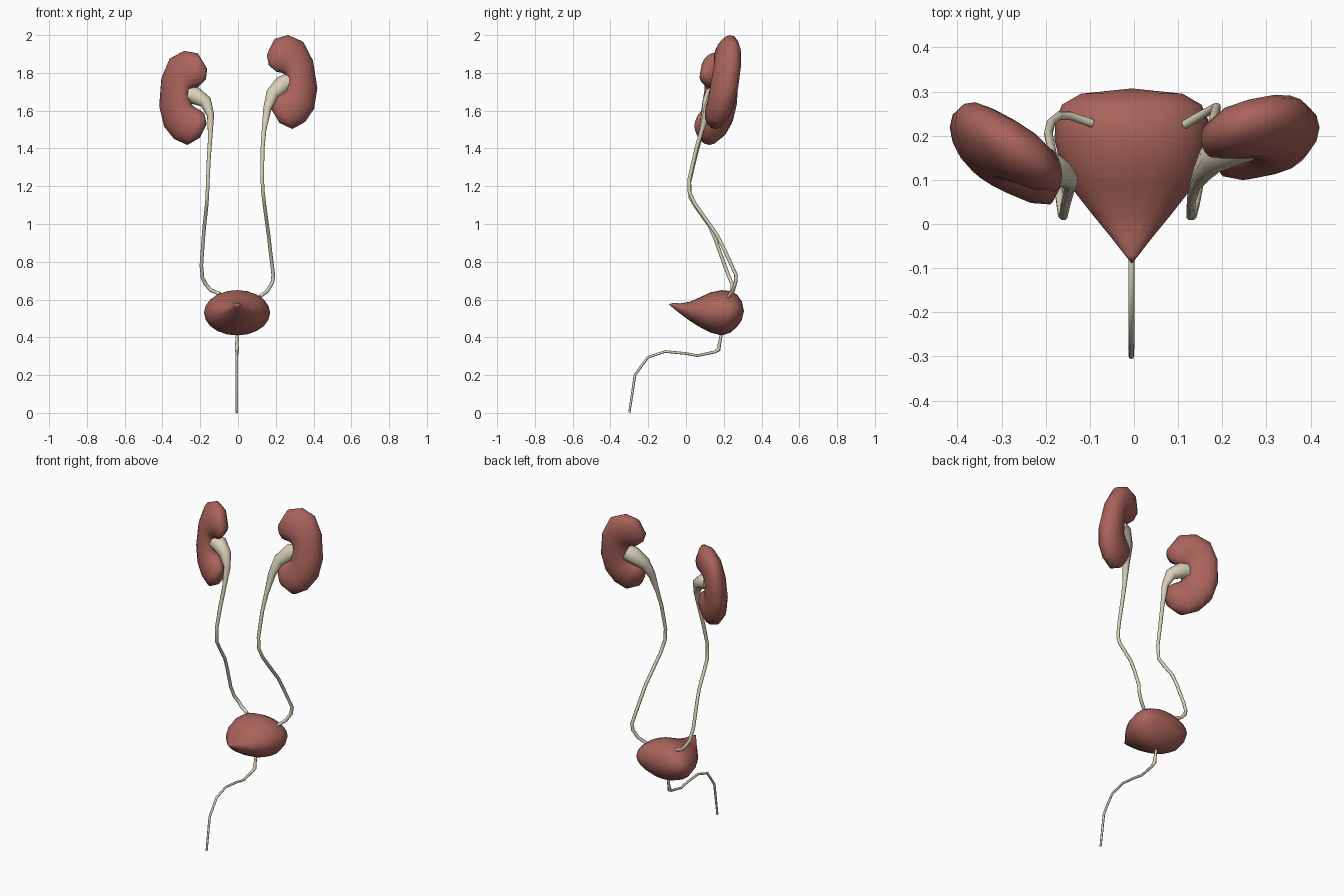
import bpy, bmesh, math
from mathutils import Vector


def material(name, color):
    m = bpy.data.materials.new(name)
    m.diffuse_color = (*color, 1)
    return m


RED = material("organ_red", (0.40, 0.125, 0.105))
CREAM = material("duct_cream", (0.68, 0.63, 0.48))


def loft(name, rings, mat, angle=60):
    """Skin a list of rings; a ring with one point is a pole, open ends get capped."""
    bm = bmesh.new()
    vr = [[bm.verts.new(p) for p in r] for r in rings]
    for a, b in zip(vr, vr[1:]):
        n = max(len(a), len(b))
        for i in range(n):
            j = (i + 1) % n
            if len(a) == 1:
                bm.faces.new((a[0], b[j], b[i]))
            elif len(b) == 1:
                bm.faces.new((a[i], a[j], b[0]))
            else:
                bm.faces.new((a[i], a[j], b[j], b[i]))
    for r in (vr[0], vr[-1]):
        if len(r) > 1:
            bm.faces.new(r)
    bmesh.ops.recalc_face_normals(bm, faces=bm.faces)
    me = bpy.data.meshes.new(name)
    bm.to_mesh(me)
    bm.free()
    me.materials.append(mat)
    ob = bpy.data.objects.new(name, me)
    bpy.context.collection.objects.link(ob)
    bpy.context.view_layer.objects.active = ob
    for o in bpy.context.selected_objects:
        o.select_set(False)
    ob.select_set(True)
    bpy.ops.object.shade_smooth_by_angle(angle=math.radians(angle))
    return ob


def ellipse(c, u, v, n):
    return [c + u * math.cos(t) + v * math.sin(t)
            for t in (2 * math.pi * i / n for i in range(n))]


def tube(name, pts, sides=8):
    """Tapered duct through (x, y, z, radius) points."""
    P = [Vector(p[:3]) for p in pts]
    u, rings = Vector((0, 1, 0)), []
    for i, p in enumerate(P):
        t = Vector()
        if i > 0:
            t += (p - P[i - 1]).normalized()
        if i < len(P) - 1:
            t += (P[i + 1] - p).normalized()
        t.normalize()
        u = (u - t * u.dot(t)).normalized()
        r = pts[i][3]
        rings.append(ellipse(p, u * r, t.cross(u) * r, sides))
    return loft(name, rings, CREAM)


# Kidney sections: outer x, z, inner x, z, half depth
KIDNEY = [
    (.152, 1.895, .205, 1.805, .042), (.193, 1.98, .235, 1.80, .058),
    (.265, 2.00, .25, 1.79, .064), (.345, 1.965, .255, 1.78, .068),
    (.397, 1.865, .258, 1.765, .072), (.42, 1.72, .25, 1.74, .074),
    (.403, 1.61, .25, 1.715, .072), (.355, 1.54, .235, 1.70, .068),
    (.288, 1.503, .205, 1.68, .062), (.22, 1.535, .185, 1.66, .046)]


def kidney(name, side, y0, dz, turn, lean, slant, depth):
    def place(p):
        x, z = p.x - .29, p.z - 1.755
        x, z = x + turn * z, z - turn * x
        return Vector((side * (x + .29), y0 + p.y * depth + lean * z + slant * x,
                       z + 1.755 + dz))
    rings = [[Vector((.163, 0, 1.84))]]
    for ox, oz, ix, iz, d in KIDNEY:
        o, i = Vector((ox, 0, oz)), Vector((ix, 0, iz))
        rings.append(ellipse((o + i) / 2, (o - i) / 2, Vector((0, d, 0)), 16))
    rings.append([Vector((.178, 0, 1.605))])
    return loft(name, [[place(p) for p in r] for r in rings], RED, 80)


kidney("kidney_high", 1, .198, 0, 0, .17, .2, 1)
kidney("kidney_low", -1, .16, -.085, .08, .1, .5, 1.1)

# Ureters, widening into a funnel at the kidney
tube("ureter_high", [
    (.27, .195, 1.75, .048), (.235, .185, 1.735, .05), (.18, .15, 1.685, .036),
    (.155, .115, 1.61, .023), (.138, .085, 1.5, .013), (.13, .055, 1.4, .011),
    (.128, .018, 1.24, .01), (.132, .018, 1.17, .01), (.139, .045, 1.11, .01),
    (.155, .13, .99, .01), (.162, .165, .94, .01), (.172, .21, .85, .01),
    (.187, .265, .73, .01), (.182, .262, .69, .01), (.155, .248, .645, .01),
    (.115, .225, .615, .01)])
tube("ureter_low", [
    (-.26, .148, 1.685, .046), (-.225, .142, 1.68, .047), (-.17, .118, 1.645, .034),
    (-.145, .10, 1.575, .02), (-.147, .075, 1.46, .012), (-.155, .045, 1.34, .011),
    (-.16, .018, 1.22, .01), (-.163, .022, 1.14, .01), (-.168, .06, 1.08, .01),
    (-.178, .125, .99, .01), (-.184, .155, .92, .01), (-.194, .205, .78, .01),
    (-.188, .23, .715, .01), (-.17, .245, .68, .01), (-.145, .245, .65, .01),
    (-.095, .228, .63, .01)])

# Bladder: teardrop running front to back (y, top z, bottom z, half width)
BLADDER = [(-.07, .582, .557, .016), (-.03, .58, .525, .047), (.02, .588, .487, .088),
           (.08, .615, .45, .135), (.13, .638, .425, .16), (.19, .65, .41, .175),
           (.235, .645, .425, .173), (.27, .627, .455, .158), (.295, .59, .49, .115)]
rings = [[Vector((-.005, -.09, .575))]]
for y, top, low, w in BLADDER:
    rings.append(ellipse(Vector((-.005, y, (top + low) / 2)), Vector((w, 0, 0)),
                         Vector((0, 0, (top - low) / 2)), 20))
rings.append([Vector((-.005, .307, .54))])
loft("bladder", rings, RED, 80)

# Urethra
tube("urethra", [
    (-.006, .19, .43, .008), (-.006, .18, .38, .008), (-.006, .172, .335, .011),
    (-.006, .15, .322, .008), (-.006, .06, .303, .007), (-.006, -.005, .315, .007),
    (-.006, -.11, .325, .007), (-.006, -.2, .295, .007), (-.006, -.235, .25, .007),
    (-.006, -.27, .2, .007), (-.006, -.3, .001, .006)])
